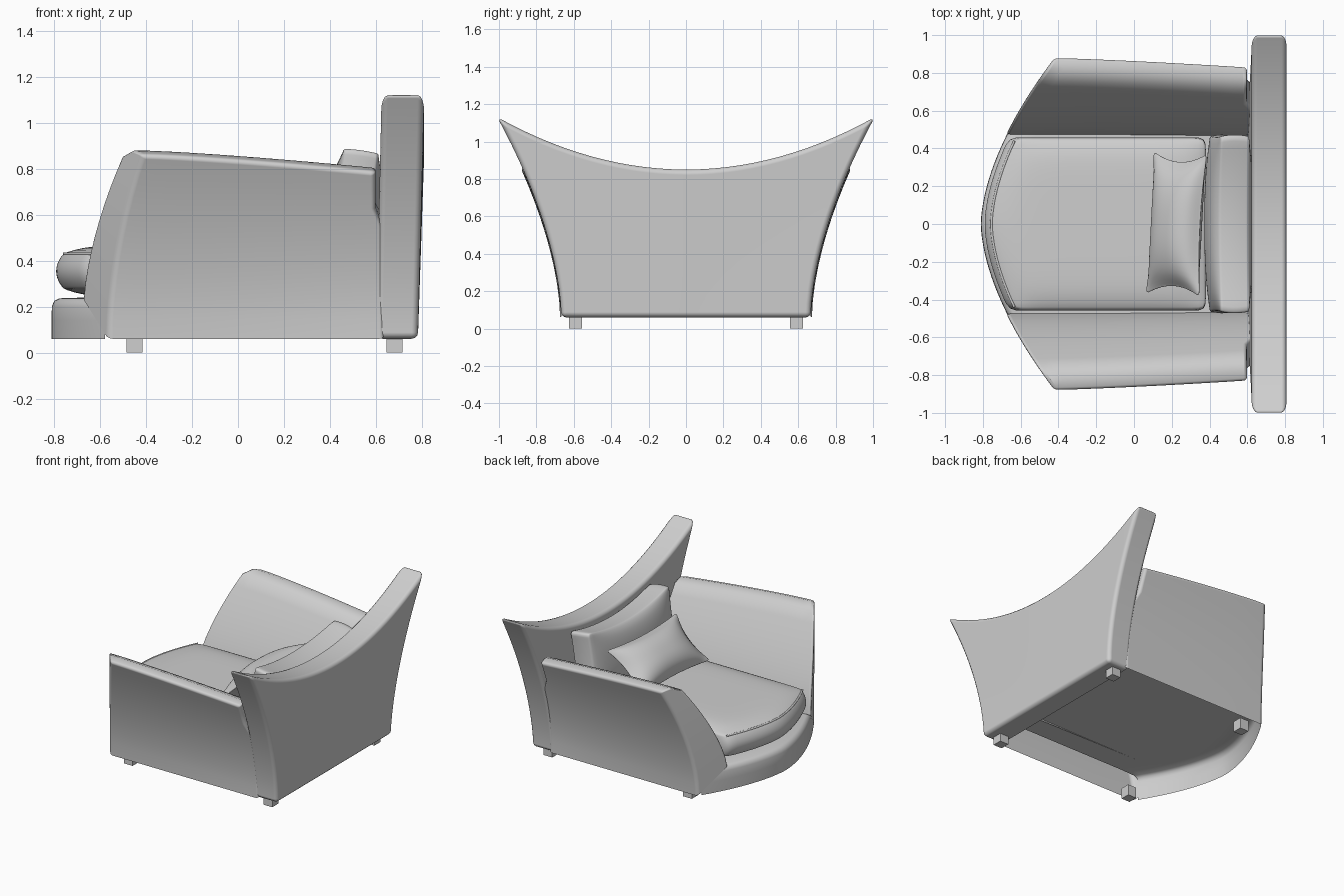
import bpy, bmesh, math
from mathutils import Matrix

cube = bpy.data.objects.get("Cube")
if cube:
    bpy.data.objects.remove(cube, do_unlink=True)

fabric = bpy.data.materials.new("light_grey")
fabric.use_nodes = True
GREY = (0.62, 0.62, 0.62, 1)
fabric.diffuse_color = GREY
fabric.node_tree.nodes["Principled BSDF"].inputs["Base Color"].default_value = GREY

FLOOR = 0.06    # underside of the upholstery
DECK = 0.24     # height of the seat base


def finish(name, bm, smooth=True):
    bmesh.ops.recalc_face_normals(bm, faces=bm.faces)
    mesh = bpy.data.meshes.new(name)
    bm.to_mesh(mesh)
    bm.free()
    mesh.materials.append(fabric)
    mesh.polygons.foreach_set("use_smooth", [smooth] * len(mesh.polygons))
    obj = bpy.data.objects.new(name, mesh)
    bpy.context.collection.objects.link(obj)
    return obj


def soften(obj, width):
    mod = obj.modifiers.new("soft_edges", "BEVEL")
    mod.width = width
    mod.segments = 3
    mod.limit_method = "ANGLE"
    mod.angle_limit = math.radians(40)
    mod.harden_normals = True


def add_grid(bm, rows):
    """Skin a list of equally long rows of points."""
    verts = [[bm.verts.new(p) for p in row] for row in rows]
    for a, b in zip(verts, verts[1:]):
        for i in range(len(a) - 1):
            bm.faces.new((a[i], a[i + 1], b[i + 1], b[i]))
    return verts


def front_x(y):
    """Curved plan line shared by the rail, the arms and the seat cushion."""
    return -0.815 + 0.49 * abs(y) ** 1.7


def flare(z):
    """Half width of the body, flaring outwards with height."""
    return 0.667 + 0.342 * max(0, (z - FLOOR) / 1.06) ** 1.7


# Backrest: flared panel with a dipped top edge, leaning back slightly
def backrest():
    bm = bmesh.new()
    nu, nv = 28, 14

    def sheet(x0, lean):
        rows = []
        for j in range(nv + 1):
            v = j / nv
            half = flare(FLOOR + v * 1.06)
            row = []
            for i in range(nu + 1):
                u = 2 * i / nu - 1
                z = FLOOR + v * (0.79 + 0.28 * u * u)
                row.append((x0 + lean * v, u * half, z))
            rows.append(row)
        return add_grid(bm, rows)

    def rim(g):
        return (g[0] + [r[-1] for r in g[1:]] + g[-1][-2::-1]
                + [r[0] for r in g[-2:0:-1]])

    a, b = rim(sheet(0.6, 0.024)), rim(sheet(0.782, 0.027))
    for i in range(len(a)):
        k = (i + 1) % len(a)
        bm.faces.new((a[i], a[k], b[k], b[i]))
    soften(finish("backrest", bm), 0.028)


# Arms: hollow flared shells with a raked front, running into the backrest low down
def arms():
    bm = bmesh.new()
    n, steps = 9, 12
    outer = [(flare(z) + 0.006, z) for z in (FLOOR + 0.8 * k / n for k in range(n + 1))]
    inner = [(0.475 + 0.28 * (k / n) ** 1.4, DECK + 0.61 * k / n) for k in range(n + 1)]
    ring = outer + [(0.825, 0.879)] + inner[::-1]
    rows = []
    for s in range(steps + 1):
        row = []
        for y, z in ring:
            end = 0.635 if z < 0.68 else 0.598
            x = front_x(y) + (end - front_x(y)) * s / steps
            t = max(0, (x + 0.43) / 1.03) ** 1.3
            p = (z - FLOOR) / 0.8
            row.append((x, y - 0.05 * t * p, z - 0.075 * t * p))
        rows.append(row)
    verts = add_grid(bm, rows)
    for end in (verts[0], verts[-1]):
        for k in range(n):
            bm.faces.new((end[k], end[k + 1], end[-2 - k], end[-1 - k]))
        bm.faces.new(end[n:n + 3])
    obj = finish("arms", bm)
    mirror = obj.modifiers.new("both_sides", "MIRROR")
    mirror.use_axis = (False, True, False)
    soften(obj, 0.022)


# Seat base: bowed front rail running into the deck
def seat_base():
    bm = bmesh.new()
    profile = [(0, FLOOR), (0, 0.14), (0.002, 0.2), (0.012, 0.225), (0.035, 0.236), (0.16, DECK)]
    rows = []
    for i in range(33):
        y = 0.645 * (i / 16 - 1)
        rows.append([(front_x(y) + 0.004 + d, y, z) for d, z in profile] + [(0.62, y, DECK)])
    add_grid(bm, rows)
    finish("seat_base", bm)


# Cushions: cube grids swollen in the middle, with pinched sides
def cushion(name, a, b, thick, edge, pinch, place, bowed=False, sag=0):
    bm = bmesh.new()
    bmesh.ops.create_cube(bm, size=2)
    bmesh.ops.subdivide_edges(bm, edges=bm.edges, cuts=13, use_grid_fill=True)
    power = 6 if bowed else 2.6
    for vert in bm.verts:
        u, v, w = vert.co
        swell = (1 - abs(u) ** power) * (1 - abs(v) ** power)
        bulge = 1 + 0.02 * (1 - w * w)
        x = a * u * (1 - pinch * (1 - v * v)) * bulge
        y = b * v * (1 - pinch * (1 - u * u)) * bulge
        if bowed:
            nose = front_x(y) + 0.058 - 0.035 * (1 - w * w)
            x = nose + (0.38 - nose) * (u + 1) / 2
        x -= sag * (1 - v * v) * (u + 1) / 2
        vert.co = (x, y, w * (edge + (thick - edge) * swell ** 0.7))
    bmesh.ops.transform(bm, matrix=place, verts=bm.verts)
    obj = finish(name, bm)
    sub = obj.modifiers.new("soft", "SUBSURF")
    sub.levels = sub.render_levels = 1


def tilted(x, z, degrees, yaw=0):
    return (Matrix.Translation((x, 0, z)) @ Matrix.Rotation(math.radians(yaw), 4, "Z")
            @ Matrix.Rotation(math.radians(-degrees), 4, "Y"))


# Seam cord along the upper edge of the seat cushion
def seat_seam():
    curve = bpy.data.curves.new("seat_seam", "CURVE")
    curve.dimensions = "3D"
    curve.bevel_depth = 0.007
    curve.bevel_resolution = 2
    spline = curve.splines.new("POLY")
    spline.points.add(30)
    for i, point in enumerate(spline.points):
        y = 0.44 * (i / 15 - 1)
        point.co = (front_x(y) + 0.06, y, 0.429, 1)
    curve.materials.append(fabric)
    obj = bpy.data.objects.new("seat_seam", curve)
    bpy.context.collection.objects.link(obj)


# Feet: small square blocks under the corners
def foot(name, x, y):
    bm = bmesh.new()
    bmesh.ops.create_cube(bm, size=1)
    bmesh.ops.scale(bm, vec=(0.07, 0.07, 0.08), verts=bm.verts)
    bmesh.ops.translate(bm, vec=(x, y, 0.04), verts=bm.verts)
    finish(name, bm, smooth=False)


backrest()
arms()
seat_base()
cushion("seat_cushion", 0.58, 0.45, 0.113, 0.08, 0, Matrix.Translation((0, 0, 0.354)), bowed=True)
seat_seam()
cushion("back_cushion", 0.225, 0.465, 0.122, 0.078, 0.015, tilted(0.505, 0.66, 82), sag=0.06)
cushion("throw_pillow", 0.19, 0.37, 0.1, 0.006, 0.13, tilted(0.225, 0.62, 43, -3))
for end, x in (("front", -0.45), ("rear", 0.68)):
    for side, y in (("right", -0.59), ("left", 0.59)):
        foot(f"{end}_{side}_foot", x, y)
